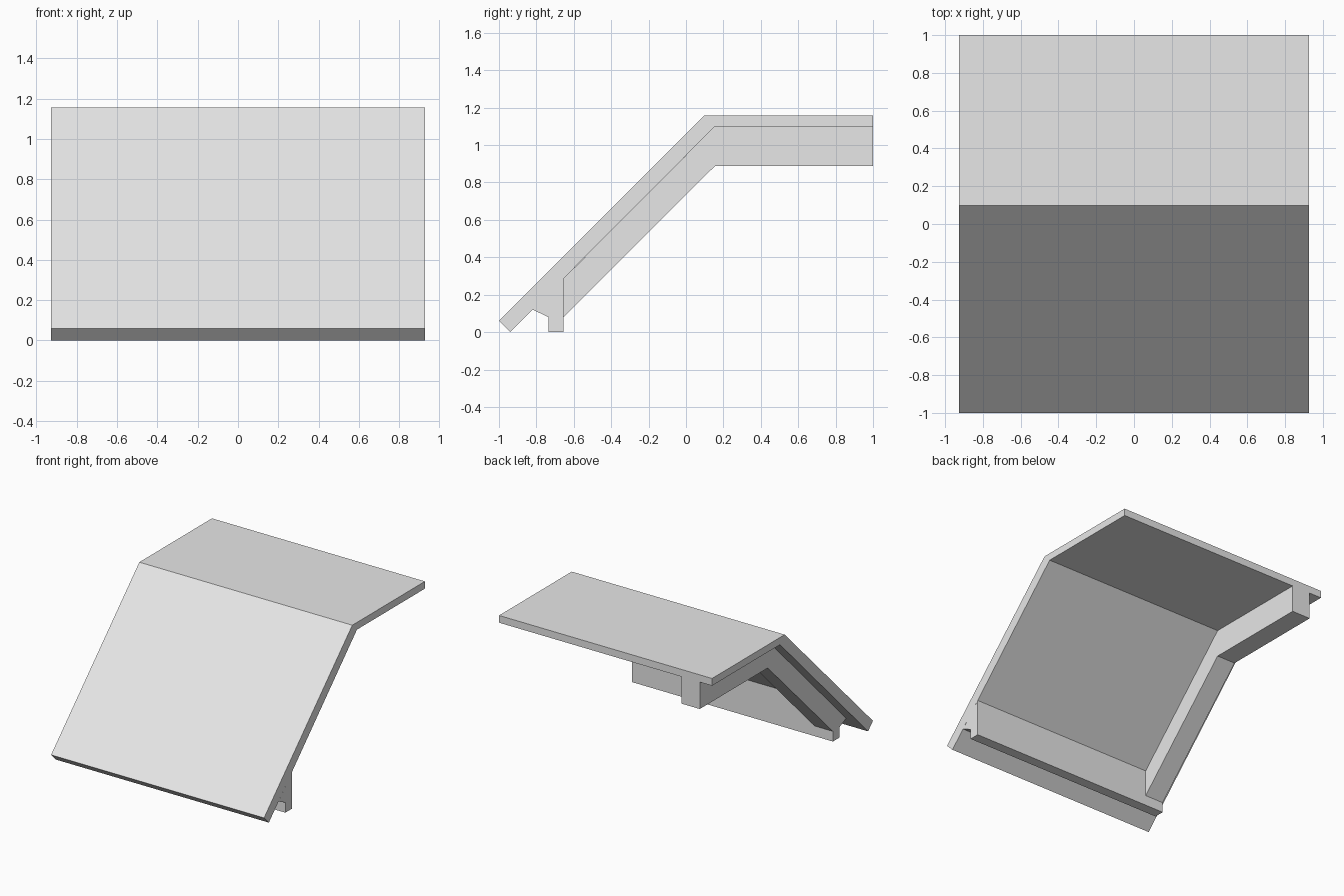
import bpy, bmesh

cube = bpy.data.objects.get("Cube")
if cube:
    bpy.data.objects.remove(cube, do_unlink=True)

# Single light grey finish
grey = bpy.data.materials.new("light_grey")
grey.use_nodes = True
colour = (0.8, 0.8, 0.8, 1)
grey.diffuse_color = colour
grey.node_tree.nodes["Principled BSDF"].inputs["Base Color"].default_value = colour


def extrude_profile(name, profile, x_min, x_max):
    """Extrude a (y, z) side profile along x into a flat-shaded solid."""
    bm = bmesh.new()
    face = bm.faces.new([bm.verts.new((x_min, y, z)) for y, z in profile])
    result = bmesh.ops.extrude_face_region(bm, geom=[face])
    moved = [v for v in result["geom"] if isinstance(v, bmesh.types.BMVert)]
    bmesh.ops.translate(bm, verts=moved, vec=(x_max - x_min, 0, 0))
    bmesh.ops.recalc_face_normals(bm, faces=bm.faces)
    mesh = bpy.data.meshes.new(name)
    bm.to_mesh(mesh)
    bm.free()
    mesh.materials.append(grey)
    obj = bpy.data.objects.new(name, mesh)
    bpy.context.collection.objects.link(obj)
    return obj


half_width = 0.927
inset_x = -0.82      # outer side of the beam and short end of the wall
wall_back = -0.655
kink = 0.155         # where the underside turns level

# Bent roof slab: sloping front and level back
extrude_profile("roof_slab", [
    (-1, 0.06), (-0.94, 0), (kink, 1.1), (1, 1.1), (1, 1.157), (0.097, 1.157),
], -half_width, half_width)

# Wall plate under the eaves, with a sloping soffit in front
extrude_profile("eaves_wall", [
    (-0.82, 0.12), (-0.735, 0.08), (-0.735, 0), (wall_back, 0), (wall_back, 0.286),
], inset_x, half_width)

# Bent rafter beam along one side
extrude_profile("side_beam", [
    (wall_back, 0.08), (kink, 0.888), (1, 0.888), (1, 1.1), (kink, 1.1),
    (wall_back, 0.286),
], inset_x, -0.66)
